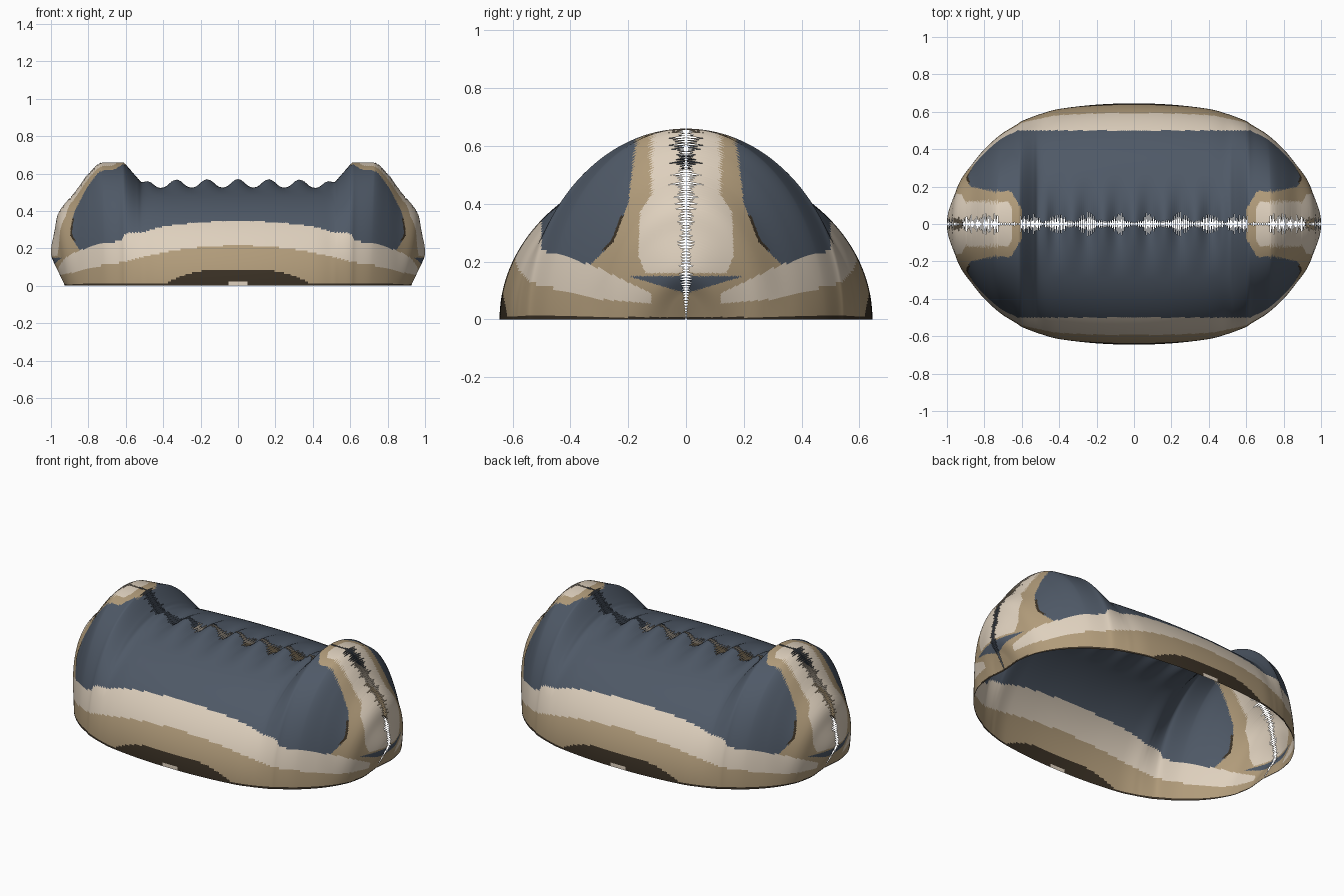
import bpy, bmesh, math, random
from mathutils import Vector

cube = bpy.data.objects.get("Cube")
if cube:
    bpy.data.objects.remove(cube, do_unlink=True)
random.seed(4)

ROWS = 80        # faces from seam to base
STEP = 0.005     # column spacing along the seam
RIB = 0.165      # spacing of the ribs across the saddle

# Stations of one quarter: seam x, seam z, base x, base y
STATIONS = [Vector(s) for s in (
    (0.00, .545, 0.00, .645), (0.20, .545, 0.20, .638), (0.40, .543, 0.40, .615),
    (0.50, .548, 0.50, .588), (0.54, .580, 0.54, .574), (0.61, .658, 0.60, .550),
    (0.64, .660, 0.63, .530), (0.73, .660, 0.71, .480), (0.80, .600, 0.79, .410),
    (0.87, .505, 0.845, .345), (0.955, .40, 0.885, .280), (0.98, .300, 0.91, .220),
    (1.00, .170, 0.925, .130), (0.96, .085, 0.92, .060), (0.917, .003, 0.915, .004))]


def make_material(name, rgb):
    m = bpy.data.materials.new(name)
    m.use_nodes = True
    col = (*rgb, 1)
    m.diffuse_color = col
    m.node_tree.nodes["Principled BSDF"].inputs["Base Color"].default_value = col
    return m


SLATE, CREAM, TAN, BROWN = range(4)
MATERIALS = [make_material("slate", (.078, .100, .135)),
             make_material("cream", (.73, .63, .51)),
             make_material("tan", (.44, .33, .195)),
             make_material("dark brown", (.042, .030, .018))]


def spline(a, b, c, d, t):
    return 0.5 * (2 * b + (c - a) * t + (2 * a - 5 * b + 4 * c - d) * t * t
                  + (3 * b - a - 3 * c + d) * t ** 3)


def sample_stations():
    """Evenly spaced stations along the seam."""
    first = STATIONS[1].copy()
    first.x, first.z = -first.x, -first.z
    pts = [first] + STATIONS + [STATIONS[-1]]
    out = []
    for a, b, c, d in zip(pts, pts[1:], pts[2:], pts[3:]):
        n = max(2, round((c.xy - b.xy).length / STEP))
        out += [spline(a, b, c, d, k / n) for k in range(n)]
    return out + [STATIONS[-1]]


def slit_depth(x, z):
    """How far a slit runs back from the seam."""
    if 0.61 < x < 0.73:
        size = 0.012
    elif x > 0.9 and 0.17 < z < 0.4:
        size = 0.035
    elif x < 0.5:
        size = 0.075 * (0.65 - 0.35 * math.cos(math.tau * x / RIB))
    else:
        size = 0.065
    return size * random.uniform(0.35, 1)


def lerp_steps(v, table):
    """Piecewise linear lookup."""
    for (a, fa), (b, fb) in zip(table, table[1:]):
        if v <= b:
            return fa + (fb - fa) * max(0, (v - a) / (b - a))
    return table[-1][1]


PANEL_EDGE = ((.19, .33), (.27, .25), (.40, .20), (.60, .175))
BAND_LOW = ((.12, .055), (.30, .07), (.55, .13))


def colour(x, y, z):
    # Base rim, dark patch and its small light spot
    if x < 0.05 and z < 0.025:
        return CREAM
    if z < 0.008 or z < 0.09 * (1 - (x / 0.4) ** 3):
        return BROWN
    # End panel with a tan border
    edge = lerp_steps(z, PANEL_EDGE)
    inner = 0.6 + max(0, y - 0.08) * 0.6
    upper = z > 0.24 - (0.5 - y) * 0.3
    if x > inner and y < edge and z > 0.15:
        wide = lerp_steps(z, ((.16, .14), (.22, .165), (.37, .16), (.43, .12)))
        if y < wide and x > inner + 0.05 and z > 0.16:
            return CREAM
        if upper or y < 0.24:
            return TAN
    # Large side field
    if y < 0.5 and upper:
        if x > 0.8 and 0.24 < z < 0.36 and y < edge + 0.01:
            return BROWN
        return SLATE
    # Lower band
    low = 0.13 + 0.085 * (1 - (x / 0.6) ** 2) if x < 0.6 else lerp_steps(y, BAND_LOW)
    if z > low and y > 0.12 and (y > 0.33 or z < 0.09 + 0.48 * (y - 0.12)):
        return CREAM
    return TAN


# Quarter shell, open underneath, with a toothed edge along the seam
bm = bmesh.new()
grid = []
for i, (xs, zs, xe, ye) in enumerate(sample_stations()):
    zs = min(zs, 0.66)
    tooth = min(slit_depth(xs, zs) / ye, 0.2) / (math.pi / 2) if i % 2 else 0
    rib = 0.025 * math.cos(math.tau * xs / RIB) * min(1, max(0, (0.52 - xs) / 0.06))
    column = []
    for j in range(ROWS + 1):
        f = j / ROWS
        t = (f + tooth * (1 - f) ** 4) * math.pi / 2
        c, s = math.cos(t), math.sin(t)
        height = zs + rib * max(0, 1 - s / 0.45) ** 1.5
        column.append(bm.verts.new((xe + (xs - xe) * c, ye * s, max(0, height * c))))
    grid.append(column)
for left, right in zip(grid, grid[1:]):
    for j in range(ROWS):
        face = bm.faces.new((left[j], right[j], right[j + 1], left[j + 1]))
        face.smooth = True
        face.material_index = colour(*face.calc_center_median())
mesh = bpy.data.meshes.new("shell")
bm.to_mesh(mesh)
bm.free()
for m in MATERIALS:
    mesh.materials.append(m)
shell = bpy.data.objects.new("shell", mesh)
bpy.context.collection.objects.link(shell)

# Mirror the quarter to all four sides
mirror = shell.modifiers.new("mirror", 'MIRROR')
mirror.use_axis = (True, True, False)
mirror.merge_threshold = 0.0002
